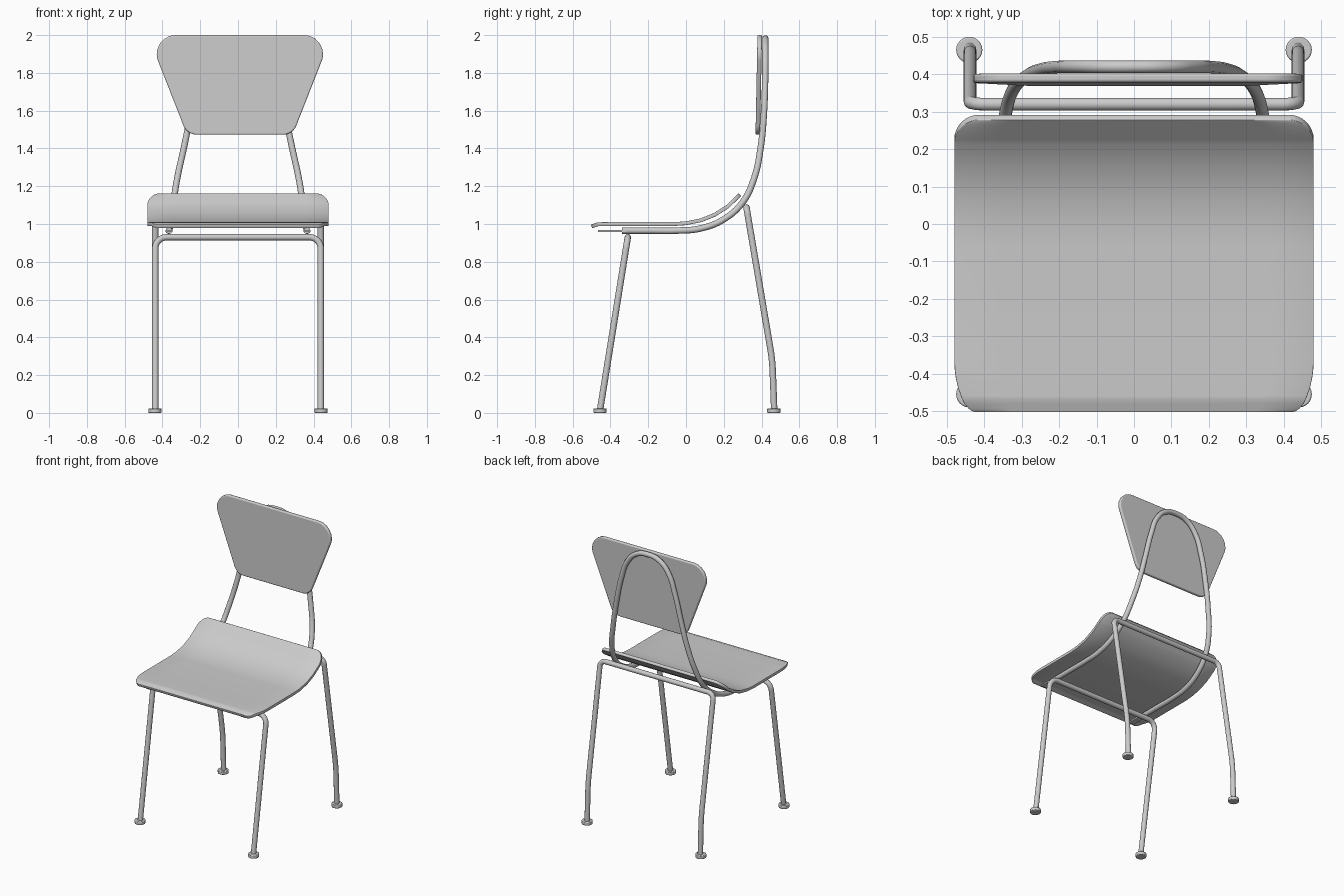
import bpy, bmesh, math
from mathutils import Vector

if "Cube" in bpy.data.objects:
    bpy.data.objects.remove(bpy.data.objects["Cube"])

R = 0.017  # tube radius


def smooth(o, angle=40):
    bpy.ops.object.select_all(action='DESELECT')
    o.select_set(True)
    bpy.context.view_layer.objects.active = o
    bpy.ops.object.shade_smooth_by_angle(angle=math.radians(angle))


def add_mesh(name, bm):
    bmesh.ops.recalc_face_normals(bm, faces=bm.faces[:])
    me = bpy.data.meshes.new(name)
    bm.to_mesh(me)
    bm.free()
    o = bpy.data.objects.new(name, me)
    bpy.context.collection.objects.link(o)
    return o


def fillet(pts, radii, closed=False, steps=8):
    """Round the corners of a polyline."""
    pts = [Vector(p) for p in pts]
    n, out = len(pts), []
    for i, p in enumerate(pts):
        if radii[i] == 0 or (not closed and i in (0, n - 1)):
            out.append(p)
            continue
        a = (pts[i - 1] - p).normalized()
        b = (pts[(i + 1) % n] - p).normalized()
        d = radii[i] / math.tan(a.angle(b) / 2)
        s, e = p + a * d, p + b * d
        c = p + (a + b).normalized() * (radii[i] / math.sin(a.angle(b) / 2))
        for k in range(steps + 1):
            v = (s - c).lerp(e - c, k / steps)
            out.append(c + v.normalized() * radii[i])
    return out


def tube(name, pts, bezier=False):
    cu = bpy.data.curves.new(name, 'CURVE')
    cu.dimensions = '3D'
    cu.bevel_depth, cu.bevel_resolution, cu.use_fill_caps = R, 4, True
    cu.resolution_u = 8
    sp = cu.splines.new('BEZIER' if bezier else 'POLY')
    ps = sp.bezier_points if bezier else sp.points
    ps.add(len(pts) - 1)
    for q, p in zip(ps, pts):
        if bezier:
            q.co = p
            q.handle_left_type = q.handle_right_type = 'AUTO'
        else:
            q.co = (*p, 1)
    o = bpy.data.objects.new(name, cu)
    bpy.context.collection.objects.link(o)
    bpy.ops.object.select_all(action='DESELECT')
    o.select_set(True)
    bpy.context.view_layer.objects.active = o
    bpy.ops.object.convert(target='MESH')
    smooth(bpy.context.object)


# Seat: curved sheet with rounded corners
profile = [(-0.5, 0.987), (-0.465, 0.999), (-0.40, 1.0), (-0.06, 1.0), (0.0, 1.004),
           (0.08, 1.02), (0.15, 1.048), (0.22, 1.092), (0.285, 1.155)]


def seat_z(y):
    for (y0, z0), (y1, z1) in zip(profile, profile[1:]):
        if y <= y1 + 1e-6:
            return z0 + (z1 - z0) * (y - y0) / (y1 - y0)
    return profile[-1][1]


def seat_w(y):
    inset = 0.0
    for rx, ry, t in ((0.06, 0.14, y + 0.5), (0.065, 0.065, 0.285 - y)):
        if t < ry:
            inset = rx * (1 - math.sqrt(max(0, 1 - (1 - t / ry) ** 2)))
    return 0.48 - inset


ys = sorted({round(y, 4) for y, z in profile}
            | {round(-0.5 + 0.14 * (1 - math.cos(k * math.pi / 16)), 4) for k in range(9)}
            | {round(0.285 - 0.065 * (1 - math.cos(k * math.pi / 16)), 4) for k in range(9)})
bm = bmesh.new()
rows = [[bm.verts.new((u / 4 * seat_w(y), y, seat_z(y))) for u in range(-4, 5)] for y in ys]
for a, b in zip(rows, rows[1:]):
    for i in range(8):
        bm.faces.new((a[i], a[i + 1], b[i + 1], b[i]))
seat = add_mesh("seat", bm)
m = seat.modifiers.new("thickness", 'SOLIDIFY')
m.thickness, m.offset = 0.02, 0
m = seat.modifiers.new("edge", 'BEVEL')
m.width, m.segments, m.limit_method, m.angle_limit = 0.005, 2, 'ANGLE', math.radians(50)
smooth(seat)

# Backrest panel: rounded trapezoid leaning slightly back
outline = fillet([(-0.28, 0, 1.473), (0.28, 0, 1.473), (0.487, 0, 2.0), (-0.487, 0, 2.0)],
                 [0.075, 0.075, 0.1, 0.1], closed=True)
bm = bmesh.new()
face = bm.faces.new([bm.verts.new((p.x + 0.01, 0.368 + 0.02 * (p.z - 1.473), p.z)) for p in outline])
ext = bmesh.ops.extrude_face_region(bm, geom=[face])
bmesh.ops.translate(bm, vec=(0, 0.024, 0), verts=[g for g in ext['geom'] if isinstance(g, bmesh.types.BMVert)])
panel = add_mesh("backrest_panel", bm)
m = panel.modifiers.new("edge", 'BEVEL')
m.width, m.segments, m.limit_method, m.angle_limit = 0.007, 3, 'ANGLE', math.radians(50)
smooth(panel)

# Back frame: one tube running under the seat and arching behind the panel
half = [(0.365, -0.34, 0.965), (0.365, -0.2, 0.965), (0.365, -0.05, 0.965), (0.362, 0.08, 0.977),
        (0.355, 0.2, 1.025), (0.342, 0.3, 1.115), (0.322, 0.36, 1.24), (0.285, 0.396, 1.41),
        (0.25, 0.412, 1.58), (0.208, 0.419, 1.76), (0.16, 0.42, 1.89), (0.09, 0.42, 1.962)]
tube("back_frame", half + [(0, 0.42, 1.982)] + [(-x, y, z) for x, y, z in reversed(half)], bezier=True)


# Leg frames: inverted U tubes
def leg_frame(name, side, radii):
    pts = side + [(-x, y, z) for x, y, z in reversed(side)]
    tube(name, fillet(pts, radii + radii[::-1]))


leg_frame("front_legs", [(-0.438, -0.455, 0.015), (-0.438, -0.308, 0.93)], [0, 0.06])
leg_frame("back_legs", [(-0.438, 0.467, 0.015), (-0.438, 0.457, 0.28), (-0.438, 0.32, 1.088)],
          [0, 1.0, 0.04])

for sx, side in ((-1, "left"), (1, "right")):
    # Flattened front ends of the back frame
    bpy.ops.mesh.primitive_cube_add(size=1, location=(sx * 0.365, -0.39, 0.963))
    tab = bpy.context.object
    tab.name = side + "_frame_tab"
    tab.scale = (0.038, 0.15, 0.01)
    # Foot pads
    for fy, end in ((-0.455, "front"), (0.465, "back")):
        bpy.ops.mesh.primitive_cylinder_add(vertices=24, radius=0.035, depth=0.024,
                                            location=(sx * 0.44, fy, 0.012))
        foot = bpy.context.object
        foot.name = f"{side}_{end}_foot"
        m = foot.modifiers.new("edge", 'BEVEL')
        m.width, m.segments, m.limit_method = 0.004, 2, 'ANGLE'
        smooth(foot)
